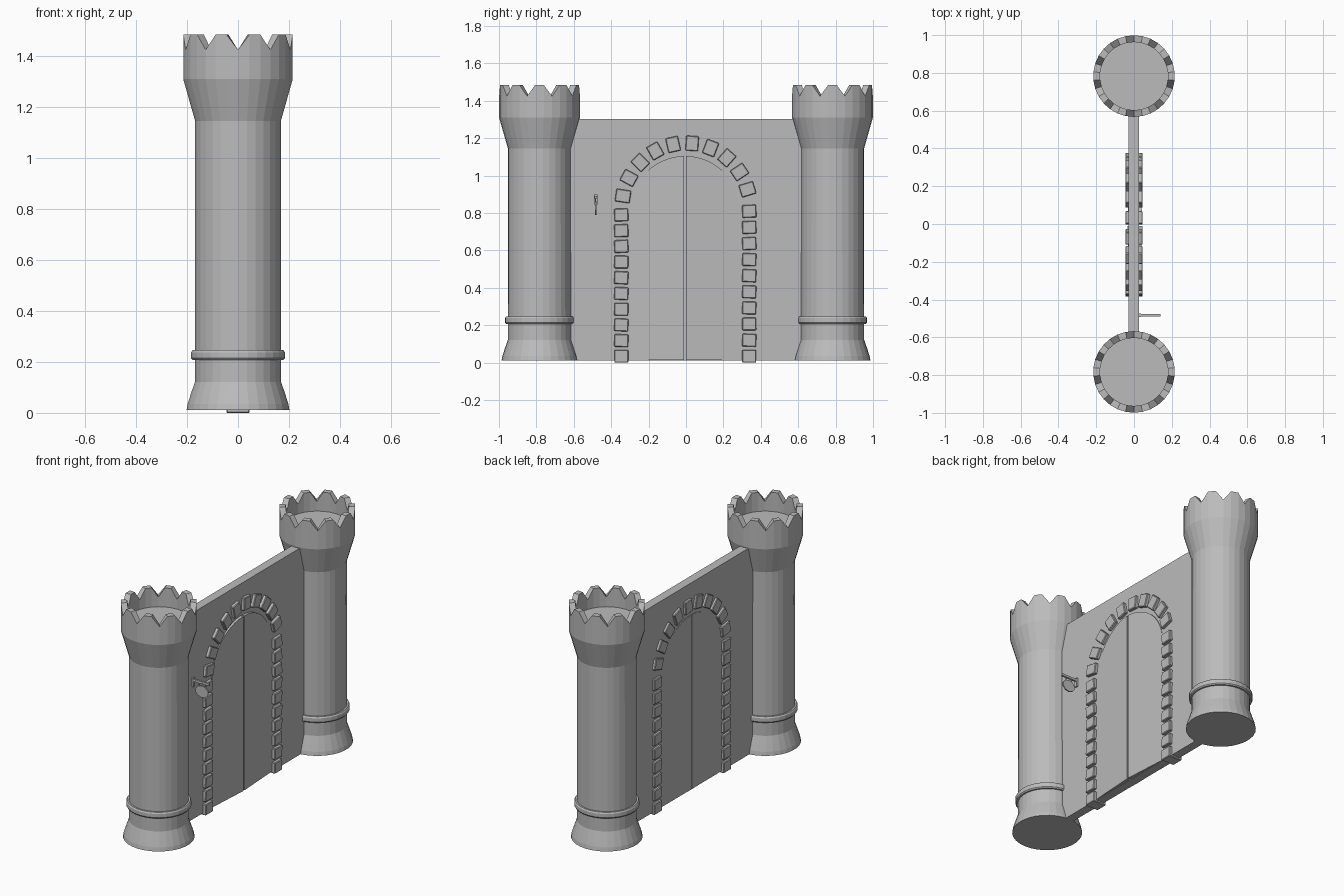
import bpy, bmesh, math, random
from mathutils import Matrix, Vector

random.seed(4)
cube = bpy.data.objects.get("Cube")
if cube:
    bpy.data.objects.remove(cube)

stone = bpy.data.materials.new("grey_stone")
stone.use_nodes = True
GREY = (0.5, 0.5, 0.5, 1)
stone.diffuse_color = GREY
stone.node_tree.nodes["Principled BSDF"].inputs["Base Color"].default_value = GREY


def finish(name, bm, bevel=0):
    bmesh.ops.recalc_face_normals(bm, faces=bm.faces)
    mesh = bpy.data.meshes.new(name)
    bm.to_mesh(mesh)
    bm.free()
    mesh.materials.append(stone)
    ob = bpy.data.objects.new(name, mesh)
    bpy.context.collection.objects.link(ob)
    if bevel:
        mod = ob.modifiers.new("bevel", "BEVEL")
        mod.width, mod.segments = bevel, 1
    return ob


def box(name, center, size, tilt=0, bevel=0):
    bm = bmesh.new()
    bmesh.ops.create_cube(bm, size=1, matrix=Matrix.Translation(center)
                          @ Matrix.Rotation(tilt, 4, 'X') @ Matrix.Diagonal((*size, 1)))
    return finish(name, bm, bevel)


SIDES = 30


def lathe(name, profile, y, closed=False, notch=None):
    """Spin (radius, height) pairs; rings listed in notch drop at every third side."""
    bm = bmesh.new()
    rings = []
    for k, (r, z) in enumerate(profile):
        ring = []
        for i in range(SIDES):
            a = 2 * math.pi * i / SIDES
            drop = 0.06 if notch and k in notch and i % 3 == 0 else 0
            ring.append(bm.verts.new((r * math.sin(a), y - r * math.cos(a), z - drop)))
        rings.append(ring)
    pairs = list(zip(rings, rings[1:]))
    if closed:
        pairs.append((rings[-1], rings[0]))
    else:
        bm.faces.new(rings[0])
        bm.faces.new(rings[-1])
    for low, high in pairs:
        for i in range(SIDES):
            j = (i + 1) % SIDES
            bm.faces.new((low[i], low[j], high[j], high[i]))
    return finish(name, bm)


# Towers: flared foot, shaft, widened head with notched battlements, sunken floor
tower = [(0.203, 0.012), (0.199, 0.035), (0.186, 0.075), (0.17, 0.122), (0.169, 1.145),
         (0.216, 1.31), (0.216, 1.485), (0.18, 1.485), (0.18, 1.365)]
band = [(0.165, 0.208), (0.18, 0.208), (0.185, 0.215), (0.185, 0.238),
        (0.18, 0.246), (0.165, 0.246)]
for side, y in (("front", -0.783), ("back", 0.783)):
    lathe(side + "_tower", tower, y, notch=(6, 7))
    lathe(side + "_tower_band", band, y, closed=True)

# Curtain wall
box("wall", (-0.002, 0, 0.658), (0.056, 1.3, 1.292))

# Arched door leaves, slightly bowed outward toward the middle
R, SPRING = 0.295, 0.81


def door_leaf(name, face, side, bulge):
    outline = [(0.005, 0.014), (R, 0.014)]
    for i in range(13):
        a = math.radians(89 * i / 12)
        outline.append((R * math.cos(a), SPRING + R * math.sin(a)))
    bm = bmesh.new()
    inner, outer = [], []
    for y, z in outline:
        depth = 0.028 + bulge * (1 - y / R)
        inner.append(bm.verts.new((0, side * y - 0.005, z)))
        outer.append(bm.verts.new((face * depth, side * y - 0.005, z)))
    bm.faces.new(inner)
    bm.faces.new(outer)
    for i in range(len(outline)):
        j = (i + 1) % len(outline)
        bm.faces.new((inner[i], inner[j], outer[j], outer[i]))
    finish(name, bm)


for face, label, bulge in ((1, "right", 0.018), (-1, "left", 0.006)):
    for side, end in ((-1, "front"), (1, "back")):
        door_leaf(f"{label}_{end}_door_leaf", face, side, bulge)

# Surround blocks: two columns and an arch, each a little crooked
for end, y, step in (("front", -0.346, 0.084), ("back", 0.338, 0.0862)):
    for i in range(10):
        tilt = 0 if i == 0 else random.uniform(-0.06, 0.06)
        box(f"{end}_jamb_block_{i + 1}", (0, y, 0.034 + step * i),
            (0.092, 0.075, 0.068), tilt, 0.004)
for i in range(10):
    a = math.radians(170 - 17.1 * i)
    tilt = a - math.pi / 2 + random.uniform(-0.04, 0.04)
    box(f"arch_block_{i + 1}", (0, 0.342 * math.cos(a), 0.832 + 0.342 * math.sin(a)),
        (0.092, 0.068, 0.08), tilt, 0.004)

# Hanging sign on a bracket
SIGN_Y = -0.483
box("sign_wall_plate", (0.03, SIGN_Y, 0.872), (0.012, 0.018, 0.055))
box("sign_beam", (0.083, SIGN_Y, 0.885), (0.115, 0.012, 0.014))
for x in (0.07, 0.11):
    box("sign_hanger", (x, SIGN_Y, 0.868), (0.005, 0.005, 0.03))
bm = bmesh.new()
bmesh.ops.create_cone(bm, cap_ends=True, segments=10, radius1=0.044, radius2=0.044, depth=0.008,
                      matrix=Matrix.Translation(Vector((0.09, SIGN_Y, 0.828)))
                      @ Matrix.Diagonal((1, 1, 0.85, 1)) @ Matrix.Rotation(math.pi / 2, 4, 'X'))
finish("sign_board", bm)
